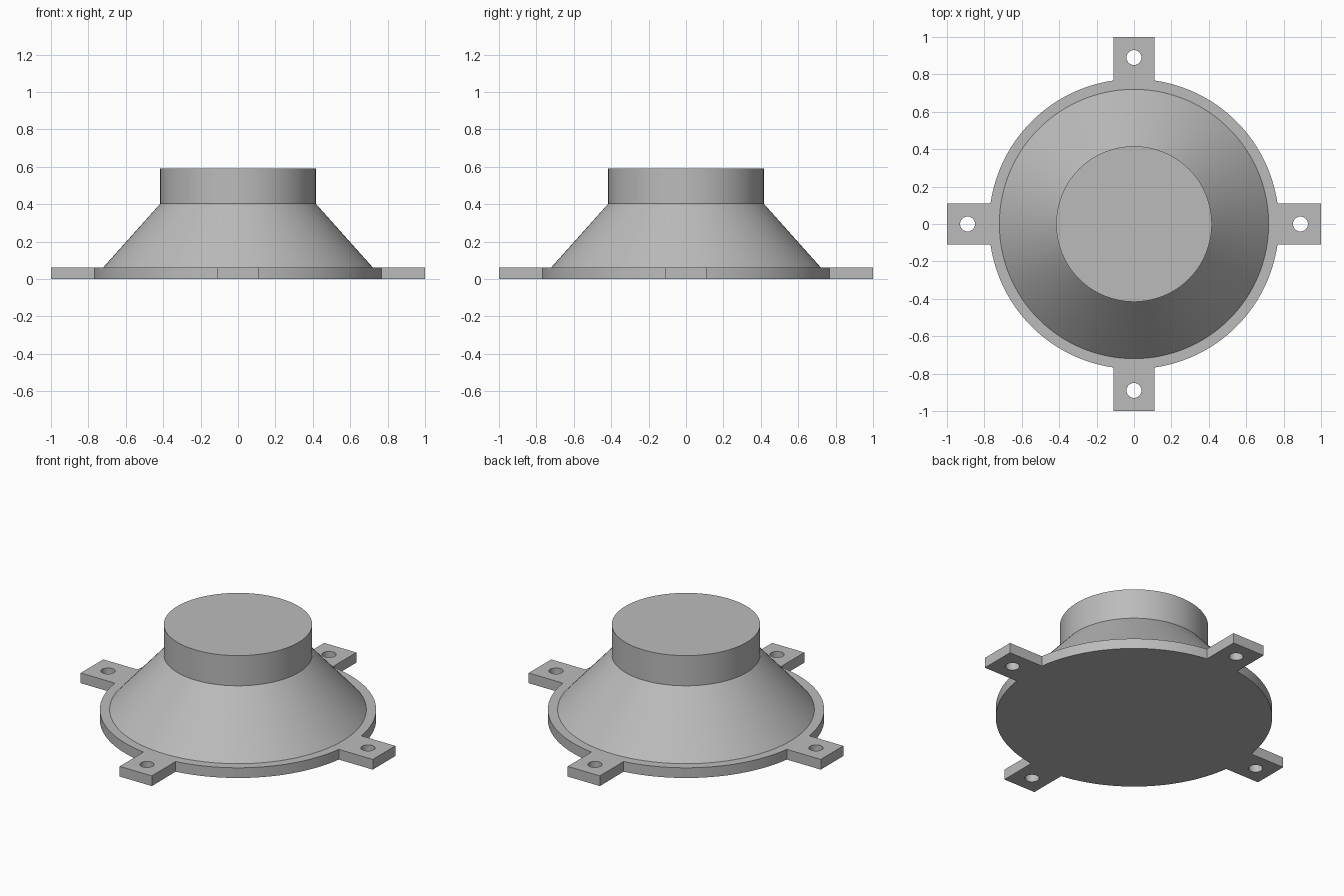
import bpy
import bmesh
from math import asin, cos, pi, radians, sin
from mathutils import Matrix, Vector

cube = bpy.data.objects.get("Cube")
if cube:
    bpy.data.objects.remove(cube)

FLANGE_R, FLANGE_H = 0.775, 0.063
TAB_HALF, TAB_END = 0.11, 1.0
HOLE_R, HOLE_POS = 0.04, 0.89

grey = bpy.data.materials.new("plain grey")
grey.use_nodes = True
grey.diffuse_color = (0.5, 0.5, 0.5, 1)
grey.node_tree.nodes["Principled BSDF"].inputs["Base Color"].default_value = grey.diffuse_color


def finish(name, bm):
    bmesh.ops.recalc_face_normals(bm, faces=bm.faces)
    mesh = bpy.data.meshes.new(name)
    bm.to_mesh(mesh)
    bm.free()
    mesh.materials.append(grey)
    obj = bpy.data.objects.new(name, mesh)
    bpy.context.collection.objects.link(obj)
    bpy.ops.object.select_all(action="DESELECT")
    obj.select_set(True)
    bpy.context.view_layer.objects.active = obj
    bpy.ops.object.shade_smooth_by_angle(angle=radians(30))
    return obj


def add_loop(bm, points):
    verts = [bm.verts.new(p) for p in points]
    return [bm.edges.new((v, verts[i - 1])) for i, v in enumerate(verts)]


# Mounting flange: round plate with four drilled tabs, in one outline
bm = bmesh.new()
start = asin(TAB_HALF / FLANGE_R)
steps = 28
outline, edges = [], []
for quarter in range(4):
    turn = Matrix.Rotation(quarter * pi / 2, 3, "Z")
    section = [Vector((TAB_END, -TAB_HALF, 0)), Vector((TAB_END, TAB_HALF, 0))]
    for i in range(steps + 1):
        a = start + (pi / 2 - 2 * start) * i / steps
        section.append(Vector((FLANGE_R * cos(a), FLANGE_R * sin(a), 0)))
    outline += [turn @ p for p in section]
    hole = [Vector((HOLE_POS + HOLE_R * cos(i * pi / 16), HOLE_R * sin(i * pi / 16), 0))
            for i in range(32)]
    edges += add_loop(bm, [turn @ p for p in hole])
edges += add_loop(bm, outline)
bmesh.ops.triangle_fill(bm, edges=edges, use_beauty=True, normal=(0, 0, 1))
raised = bmesh.ops.extrude_face_region(bm, geom=bm.faces[:], use_keep_orig=True)
bmesh.ops.translate(bm, vec=(0, 0, FLANGE_H),
                    verts=[g for g in raised["geom"] if isinstance(g, bmesh.types.BMVert)])
finish("mounting_flange", bm)

# Cone and neck: turned profile, seated slightly into the flange
bm = bmesh.new()
profile = [(0.72, 0.05), (0.72, FLANGE_H), (0.416, 0.403), (0.416, 0.59)]
sides = 128
rings = [[bm.verts.new((r * cos(2 * pi * i / sides), r * sin(2 * pi * i / sides), z))
          for i in range(sides)] for r, z in profile]
for low, high in zip(rings, rings[1:]):
    for i in range(sides):
        bm.faces.new((low[i - 1], low[i], high[i], high[i - 1]))
bm.faces.new(rings[-1])
bm.faces.new(rings[0][::-1])
finish("cone_and_neck", bm)
